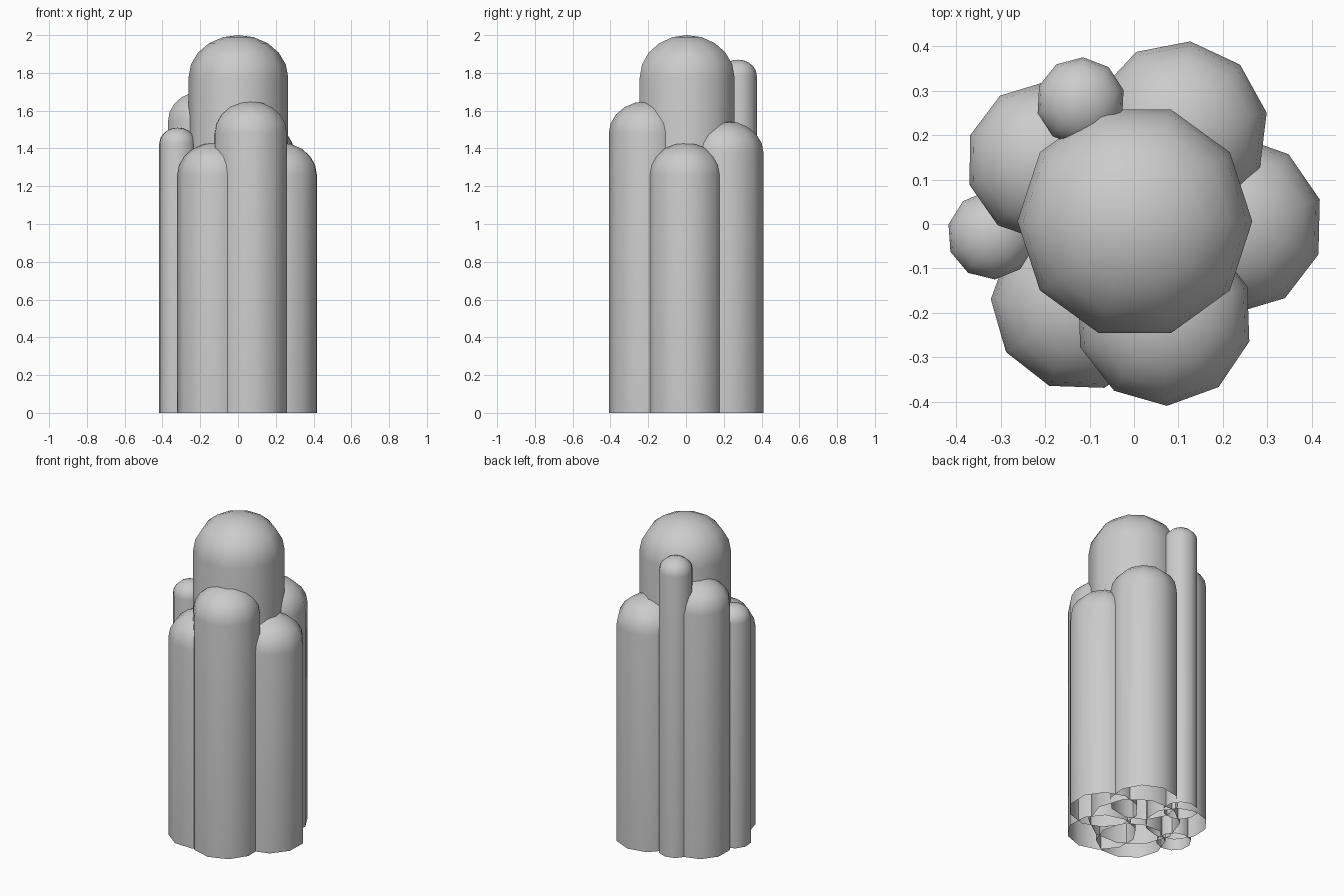
import bpy, bmesh
from math import sin, cos, pi, radians

if "Cube" in bpy.data.objects:
    bpy.data.objects.remove(bpy.data.objects["Cube"])

SIDES = 10        # low-poly round section
DOME_RINGS = 5    # rings from shoulder to tip
DOME_RATIO = 0.85 # dome height relative to radius


def column(name, x, y, radius, height, turn):
    """Open-bottomed round column with a slightly flattened dome on top."""
    bm = bmesh.new()
    dome = radius * DOME_RATIO
    profile = [(radius, 0.0)]
    for i in range(DOME_RINGS):
        a = i / DOME_RINGS * pi / 2
        profile.append((radius * cos(a), height - dome + dome * sin(a)))

    rings = []
    for r, z in profile:
        angles = [radians(turn) + 2 * pi * k / SIDES for k in range(SIDES)]
        rings.append([bm.verts.new((r * cos(a), r * sin(a), z)) for a in angles])
    tip = bm.verts.new((0, 0, height))

    for k in range(SIDES):
        n = (k + 1) % SIDES
        for low, high in zip(rings, rings[1:]):
            bm.faces.new((low[k], low[n], high[n], high[k]))
        bm.faces.new((rings[-1][k], rings[-1][n], tip))
    for f in bm.faces:
        f.smooth = True

    mesh = bpy.data.meshes.new(name)
    bm.to_mesh(mesh)
    bm.free()
    obj = bpy.data.objects.new(name, mesh)
    obj.location = (x, y, 0)
    bpy.context.collection.objects.link(obj)


# Tall central column
column("main_column", 0.002, 0.006, 0.264, 2.00, 0)

# Ring of medium columns
column("front_column", 0.067, -0.209, 0.20, 1.65, 20)
column("front_left_column", -0.122, -0.176, 0.20, 1.43, 34)
column("right_column", 0.226, -0.002, 0.20, 1.43, 16.6)
column("back_right_column", 0.102, 0.212, 0.20, 1.545, 11)
column("back_left_column", -0.198, 0.141, 0.18, 1.70, 17)

# Thin columns filling the gaps
column("thin_back_column", -0.120, 0.275, 0.10, 1.87, 15)
column("thin_left_column", -0.320, -0.025, 0.10, 1.51, 22)
